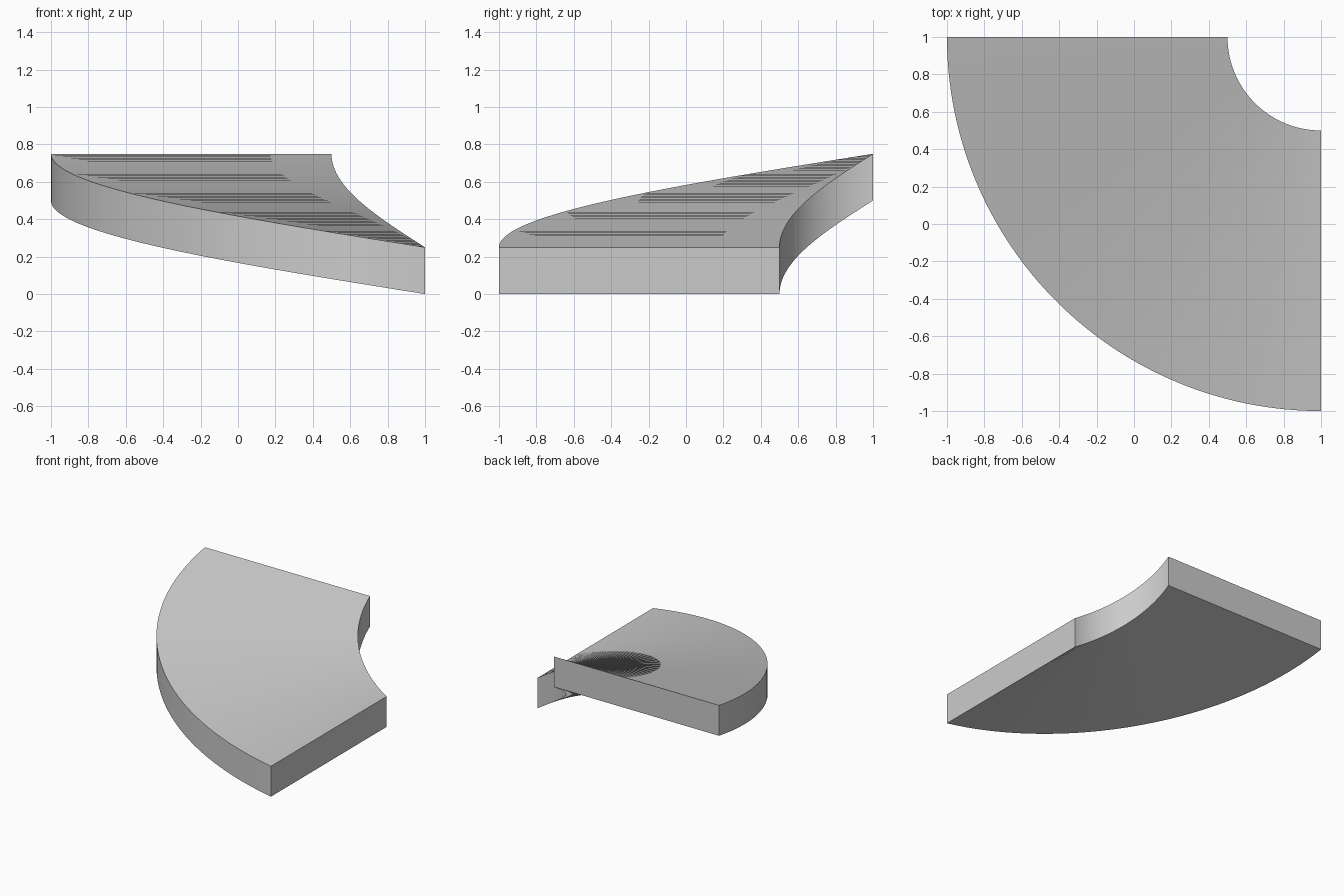
import bpy, bmesh, math

cube = bpy.data.objects.get("Cube")
if cube:
    bpy.data.objects.remove(cube, do_unlink=True)

INNER, OUTER = 0.5, 2.0      # radii about the corner at (1, 1)
RISE, THICK = 0.5, 0.25
STEPS = 64

grey = bpy.data.materials.new("light grey")
grey.use_nodes = True
colour = (0.6, 0.6, 0.6, 1)
grey.diffuse_color = colour
grey.node_tree.nodes["Principled BSDF"].inputs["Base Color"].default_value = colour

# Rectangular section swept a quarter turn while it descends
bm = bmesh.new()
section = [(INNER, 0), (OUTER, 0), (OUTER, THICK), (INNER, THICK)]
rings = []
for i in range(STEPS + 1):
    t = i / STEPS
    a = math.pi * (1 + t / 2)
    rings.append([bm.verts.new((1 + r * math.cos(a), 1 + r * math.sin(a),
                                RISE * (1 - t) + h)) for r, h in section])
for a, b in zip(rings, rings[1:]):
    for k in range(4):
        n = (k + 1) % 4
        bm.faces.new((a[k], a[n], b[n], b[k]))

# End caps
bm.faces.new(rings[0])
bm.faces.new(rings[-1])
bmesh.ops.recalc_face_normals(bm, faces=bm.faces)

mesh = bpy.data.meshes.new("curved_ramp")
bm.to_mesh(mesh)
bm.free()
mesh.materials.append(grey)
ramp = bpy.data.objects.new("curved_ramp", mesh)
bpy.context.collection.objects.link(ramp)

# Smooth curved sides, sharp rims
bpy.ops.object.select_all(action='DESELECT')
ramp.select_set(True)
bpy.context.view_layer.objects.active = ramp
bpy.ops.object.shade_smooth_by_angle(angle=math.radians(30))
